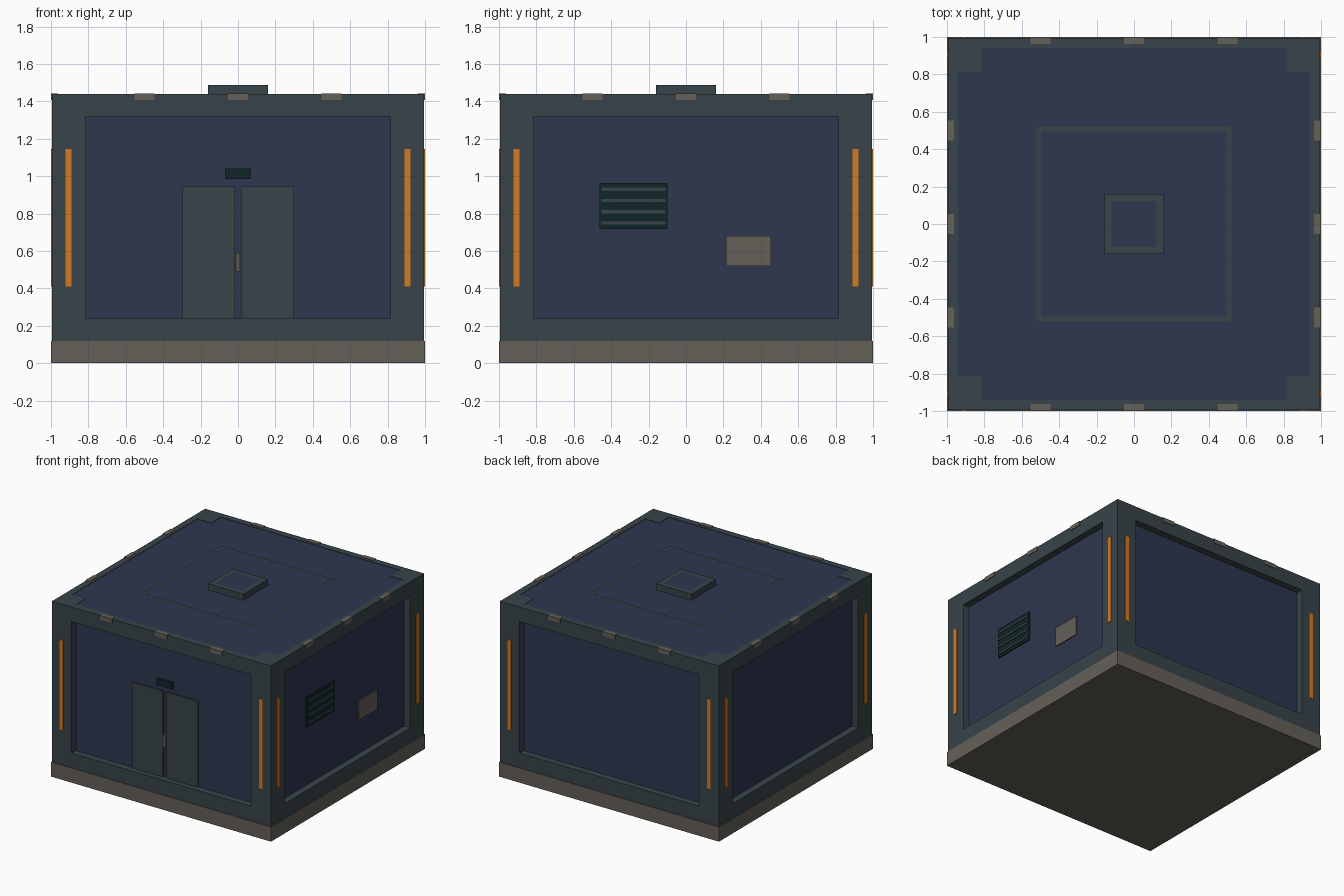
import bpy, bmesh
from math import pi
from mathutils import Matrix, Vector

cube = bpy.data.objects.get("Cube")
if cube:
    bpy.data.objects.remove(cube, do_unlink=True)


def material(name, rgb):
    lin = [((c / 255 + 0.055) / 1.055) ** 2.4 for c in rgb]
    m = bpy.data.materials.new(name)
    m.use_nodes = True
    m.diffuse_color = (*lin, 1)
    m.node_tree.nodes["Principled BSDF"].inputs["Base Color"].default_value = (*lin, 1)
    return m


NAVY = material("navy panel", (46, 55, 79))
SLATE = material("slate frame", (56, 68, 73))
STONE = material("warm grey", (101, 96, 88))
TEAL = material("dark teal", (16, 38, 39))
ORANGE = material("orange strip", (214, 121, 32))

SIDES = ["front", "right", "back", "left"]
TOP = 1.44      # roof height
CORE = 0.94     # recessed wall plane
SKIN = 0.995    # outer frame plane
POST = 0.815    # inner edge of corner posts


def make(name, bm, *mats):
    mesh = bpy.data.meshes.new(name)
    bm.to_mesh(mesh)
    bm.free()
    for m in mats:
        mesh.materials.append(m)
    ob = bpy.data.objects.new(name, mesh)
    bpy.context.collection.objects.link(ob)
    return ob


def add_box(bm, x, y, z, turn=0):
    """Box between (low, high) ranges, turned about z in quarter turns."""
    lo, hi = (Vector(p) for p in zip(x, y, z))
    mat = (Matrix.Rotation(turn * pi / 2, 4, "Z")
           @ Matrix.Translation((lo + hi) / 2)
           @ Matrix.Diagonal((*(hi - lo), 1)))
    bmesh.ops.create_cube(bm, size=1, matrix=mat)


def box(name, mat, x, y, z, turn=0):
    bm = bmesh.new()
    add_box(bm, x, y, z, turn)
    return make(name, bm, mat)


def wall_box(name, mat, u, out, z, turn=0):
    """Box on a wall: u runs along it, out is distance from the centre."""
    return box(name, mat, u, (-out[1], -out[0]), z, turn)


def inset_top(bm, width):
    bm.normal_update()
    top = max(bm.faces, key=lambda f: f.normal.z)
    bmesh.ops.inset_individual(bm, faces=[top], thickness=width)
    return top


# Plinth and recessed core
box("plinth", STONE, (-1, 1), (-1, 1), (0, 0.12))
box("wall_core", NAVY, (-CORE, CORE), (-CORE, CORE), (0.12, TOP - 0.003))

# Frame, light strips and roof clips repeat on each side
for k, side in enumerate(SIDES):
    wall_box(f"corner_post_{side}", SLATE, (POST, SKIN), (POST, SKIN), (0.12, TOP), k)
    wall_box(f"bottom_rail_{side}", SLATE, (-POST, POST), (CORE, SKIN), (0.12, 0.24), k)
    wall_box(f"top_rail_{side}", SLATE, (-POST, POST), (CORE, SKIN), (1.32, TOP), k)
    for s in (-1, 1):
        c = s * 0.905
        wall_box(f"light_strip_{side}", ORANGE, (c - 0.016, c + 0.016), (0.98, 1), (0.41, 1.145), k)
    for c in (-0.5, 0, 0.5):
        wall_box(f"roof_clip_{side}", STONE, (c - 0.054, c + 0.054), (0.963, 1), (1.408, TOP + 0.003), k)

# Double door, handle and sign
wall_box("door_right", SLATE, (-0.3, -0.015), (CORE, 0.95), (0.24, 0.945))
wall_box("door_left", SLATE, (0.015, 0.3), (CORE, 0.95), (0.24, 0.945))
wall_box("door_handle", STONE, (-0.011, 0.011), (CORE, 0.96), (0.49, 0.59))
wall_box("door_sign", TEAL, (-0.07, 0.07), (CORE, 0.955), (0.985, 1.04))

# Vent with slats and service hatch on the +x wall
wall_box("vent", TEAL, (-0.463, -0.1), (CORE, 0.95), (0.718, 0.965), 1)
slats = bmesh.new()
for i in range(4):
    z = 0.75 + i * 0.06
    add_box(slats, (-0.453, -0.11), (-0.957, -0.95), (z - 0.009, z + 0.009), 1)
make("vent_slats", slats, SLATE)
wall_box("service_panel", STONE, (0.215, 0.455), (CORE, 0.95), (0.52, 0.68), 1)

# Square trim ring on the roof
ring = bmesh.new()
bmesh.ops.create_grid(ring, x_segments=1, y_segments=1, size=0.522,
                      matrix=Matrix.Translation((0, 0, TOP + 0.002)))
bmesh.ops.delete(ring, geom=[inset_top(ring, 0.038)], context="FACES_ONLY")
make("roof_ring", ring, SLATE)

# Roof hatch with a coloured lid
hatch = bmesh.new()
add_box(hatch, (-0.16, 0.16), (-0.16, 0.16), (TOP - 0.01, 1.488))
inset_top(hatch, 0.057).material_index = 1
make("roof_hatch", hatch, SLATE, NAVY)
